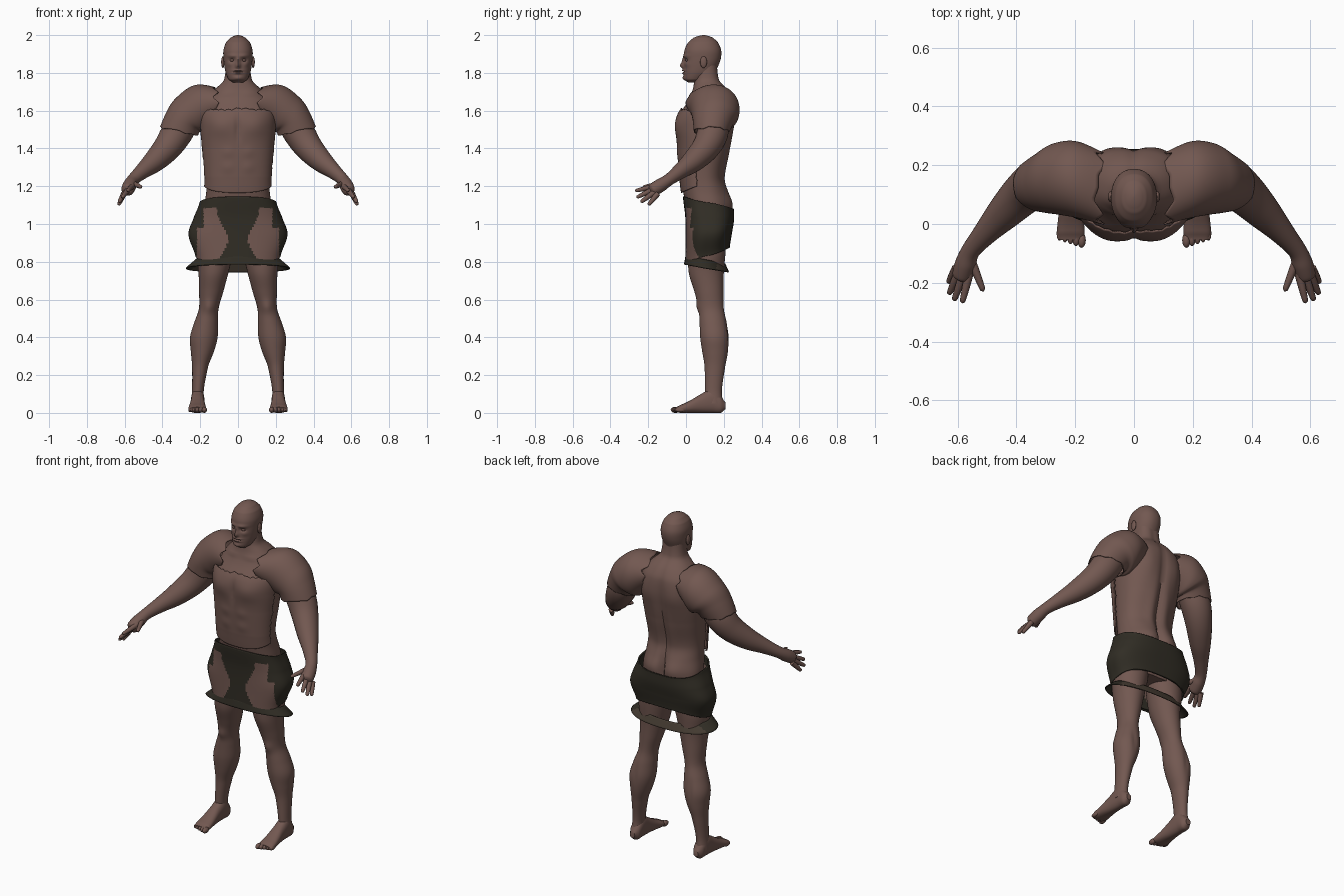
import bpy
import bmesh
import math
import random
from mathutils import Vector

random.seed(4)
if "Cube" in bpy.data.objects:
    bpy.data.objects.remove(bpy.data.objects["Cube"], do_unlink=True)


def material(name, rgb):
    mat = bpy.data.materials.new(name)
    mat.use_nodes = True
    mat.diffuse_color = (*rgb, 1)
    shader = next(n for n in mat.node_tree.nodes if n.type == 'BSDF_PRINCIPLED')
    shader.inputs["Base Color"].default_value = (*rgb, 1)
    shader.inputs["Roughness"].default_value = 0.8
    return mat


SKIN = material("brown skin", (0.17, 0.098, 0.082))
CLOTH = material("dark cloth", (0.030, 0.026, 0.018))
LINING = material("cloth lining", (0.06, 0.045, 0.032))


def mix(a, b, t):
    return a + (b - a) * t


def catmull(keys, i, f):
    """Smooth value between keys i and i + 1."""
    rows = [keys[max(0, min(len(keys) - 1, i + k))] for k in (-1, 0, 1, 2)]
    return [b + 0.5 * f * (c - a + f * (2 * a - 5 * b + 4 * c - d + f * (3 * (b - c) + d - a)))
            for a, b, c, d in zip(*rows)]


def by_index(keys, t):
    f = max(0, min(1, t)) * (len(keys) - 1)
    i = min(int(f), len(keys) - 2)
    return catmull(keys, i, f - i)


def section(keys, h, angle, power=1.0, bumps=()):
    """Point on a stacked profile; each key is height, centre x, half width, front, back."""
    i = 0
    while i < len(keys) - 2 and h > keys[i + 1][0]:
        i += 1
    f = (h - keys[i][0]) / (keys[i + 1][0] - keys[i][0])
    _, cx, rx, front, back = catmull(keys, i, f)
    c, s = math.cos(angle), math.sin(angle)
    x = cx + rx * math.copysign(abs(c) ** power, c)
    y = mix(front, back, 0.5 + 0.5 * math.copysign(abs(s) ** power, s))
    for bx, bz, wx, wz, amount, side in bumps:
        fall = math.exp(-((abs(x) - bx) / wx) ** 2 - ((h - bz) / wz) ** 2)
        y += side * amount * fall * max(0, side * s) ** 0.5
    return x, y, h


def surface(name, point, nu, nv, mats, closed=True, mirror=False, thick=0, rule=None):
    """Grid surface from point(u, v); open shells get a thickness, others get caps."""
    cols = nu if closed else nu + 1
    verts = [point(u / nu, v / nv) for v in range(nv + 1) for u in range(cols)]
    faces = [(v * cols + u, v * cols + (u + 1) % cols,
              (v + 1) * cols + (u + 1) % cols, (v + 1) * cols + u)
             for v in range(nv) for u in range(nu)]
    if closed and not thick:
        faces += [tuple(range(cols))[::-1], tuple(range(nv * cols, (nv + 1) * cols))]
    mesh = bpy.data.meshes.new(name)
    mesh.from_pydata(verts, [], faces)
    bm = bmesh.new()
    bm.from_mesh(mesh)
    bmesh.ops.recalc_face_normals(bm, faces=bm.faces)
    bm.to_mesh(mesh)
    bm.free()
    for mat in mats:
        mesh.materials.append(mat)
    if rule:
        for face in mesh.polygons:
            face.material_index = rule(*face.center)
    mesh.shade_smooth()
    mesh.set_sharp_from_angle(angle=math.radians(50))
    obj = bpy.data.objects.new(name, mesh)
    bpy.context.collection.objects.link(obj)
    if thick:
        solid = obj.modifiers.new("thickness", 'SOLIDIFY')
        solid.thickness = thick
        solid.offset = 0
    if mirror:
        obj.modifiers.new("mirror", 'MIRROR').use_mirror_merge = False
    return obj


def stack(name, keys, nu, nv, power=1.0, bumps=(), mirror=False, lying=False):
    def point(u, v):
        x, y, h = section(keys, mix(keys[0][0], keys[-1][0], v), u * math.tau, power, bumps)
        return (x, h, y) if lying else (x, y, h)
    return surface(name, point, nu, nv, [SKIN], mirror=mirror)


def tube(name, keys, nu=16, nv=24):
    """Mirrored limb through keys of x, y, z, radius, with a rounded tip."""
    def point(u, v):
        centre = Vector(by_index(keys, v)[:3])
        radius = by_index(keys, v)[3] * math.sqrt(max(0.01, 1 - max(0, (v - 0.85) / 0.15) ** 2))
        ahead = Vector(by_index(keys, v + 0.02)[:3]) - Vector(by_index(keys, v - 0.02)[:3])
        side = ahead.cross(Vector((0, 0, 1))).normalized()
        up = side.cross(ahead).normalized()
        a = u * math.tau
        return centre + radius * (math.cos(a) * side + math.sin(a) * up)
    return surface(name, point, nu, nv, [SKIN], mirror=True)


def ellipsoid(name, centre, size, mirror=True):
    def point(u, v):
        a, b = u * math.tau, mix(0.03, math.pi - 0.03, v)
        unit = (math.sin(b) * math.cos(a), math.sin(b) * math.sin(a), math.cos(b))
        return tuple(c + s * k for c, s, k in zip(centre, size, unit))
    return surface(name, point, 20, 14, [SKIN], mirror=mirror)


def jag(count):
    """Ragged edge: zigzag of random heights from 0 to 1."""
    knots = [random.random() * 0.6 + 0.4 * (k % 2) for k in range(count)]

    def value(t):
        f = t * count
        i = int(f)
        return mix(knots[i % count], knots[(i + 1) % count], f - i)
    return value


# Torso and neck, with muscles as soft bumps
FRONT, BACK = -1, 1
torso_keys = [(0.88, 0, 0.15, 0.05, 0.2), (1.0, 0, 0.18, 0.02, 0.23), (1.1, 0, 0.178, 0.0, 0.232),
              (1.17, 0, 0.168, -0.015, 0.215), (1.25, 0, 0.166, -0.025, 0.2),
              (1.4, 0, 0.177, -0.035, 0.232), (1.5, 0, 0.185, -0.04, 0.25),
              (1.58, 0, 0.185, -0.032, 0.258), (1.66, 0, 0.165, 0.015, 0.253),
              (1.71, 0, 0.125, 0.035, 0.225), (1.76, 0, 0.075, 0.045, 0.178),
              (1.86, 0, 0.064, 0.055, 0.165)]
torso_bumps = [(0.09, 1.52, 0.07, 0.055, 0.014, FRONT), (0, 1.5, 0.015, 0.07, -0.008, FRONT),
               (0.05, 1.38, 0.03, 0.03, 0.004, FRONT), (0.05, 1.3, 0.03, 0.03, 0.004, FRONT),
               (0, 1.35, 0.02, 0.35, -0.016, BACK), (0.1, 1.56, 0.06, 0.09, 0.012, BACK),
               (0.05, 1.28, 0.03, 0.12, 0.008, BACK), (0.075, 1.11, 0.06, 0.07, 0.02, BACK),
               (0, 1.1, 0.014, 0.07, -0.02, BACK), (0.07, 1.69, 0.05, 0.012, 0.006, FRONT)]
stack("torso", torso_keys, 80, 80, 0.85, torso_bumps)

# Ragged chest plate over the front of the torso
top_edge, left_edge, right_edge = jag(30), jag(24), jag(24)


def chest_point(u, v):
    start = math.pi + 0.1 + 0.14 * left_edge(v)
    end = math.tau - 0.1 - 0.14 * right_edge(v)
    middle = math.sin(u * math.pi)
    z = mix(1.2 - 0.035 * middle, 1.57 + 0.03 * middle ** 0.5 + 0.015 * top_edge(u), v)
    x, y, z = section(torso_keys, z, mix(start, end, u), 0.85, torso_bumps)
    return x * 1.07, y - 0.009, z


surface("chest_plate", chest_point, 90, 72, [SKIN], closed=False, thick=0.006)

# Shoulder caps: x, y, z, tilt, half depth, half height, with ragged ends
cap_keys = [(0.09, 0.115, 1.645, 8, 0.118, 0.072), (0.19, 0.15, 1.62, 15, 0.127, 0.118),
            (0.255, 0.155, 1.575, 38, 0.12, 0.115), (0.29, 0.145, 1.54, 60, 0.105, 0.1),
            (0.315, 0.135, 1.485, 80, 0.09, 0.1)]
inner_edge, sleeve_edge = jag(16), jag(18)


def cap_point(u, v):
    t = mix(0.11 * inner_edge(u), 1 - 0.09 * sleeve_edge(u), v)
    x, y, z, tilt, depth, height = by_index(cap_keys, t)
    a, tilt = u * math.tau, math.radians(tilt)
    rise = height * math.sin(a)
    return x + rise * math.sin(tilt), y + depth * math.cos(a), z + rise * math.cos(tilt)


surface("shoulder_caps", cap_point, 72, 36, [SKIN], mirror=True, thick=0.006)

# Arms and hands
tube("arms", [(0.27, 0.15, 1.57, 0.08), (0.325, 0.14, 1.48, 0.083), (0.375, 0.105, 1.405, 0.074),
              (0.44, 0.04, 1.335, 0.06), (0.505, -0.03, 1.28, 0.042), (0.555, -0.09, 1.235, 0.032),
              (0.573, -0.135, 1.205, 0.036), (0.585, -0.175, 1.18, 0.034),
              (0.59, -0.19, 1.172, 0.026)], 24, 60)
digits = {"index_fingers": ((0.56, -0.165, 1.2), (0.585, -0.27, 1.175)),
          "middle_fingers": ((0.58, -0.17, 1.185), (0.613, -0.262, 1.14)),
          "ring_fingers": ((0.597, -0.165, 1.17), (0.63, -0.24, 1.115)),
          "little_fingers": ((0.605, -0.15, 1.16), (0.632, -0.2, 1.1)),
          "thumbs": ((0.555, -0.12, 1.215), (0.512, -0.23, 1.195))}
for name, (root, tip) in digits.items():
    tube(name, [(*Vector(root).lerp(Vector(tip), t), r)
                for t, r in ((0, 0.015), (0.5, 0.013), (1, 0.009))], 10, 12)

# Head with face relief
head_keys = [(1.75, 0, 0.03, 0.01, 0.06), (1.765, 0, 0.05, -0.008, 0.1), (1.8, 0, 0.065, -0.012, 0.15),
             (1.84, 0, 0.073, -0.01, 0.172), (1.88, 0, 0.077, -0.01, 0.185),
             (1.92, 0, 0.077, -0.008, 0.186), (1.96, 0, 0.064, 0.01, 0.17),
             (1.985, 0, 0.042, 0.038, 0.145), (1.996, 0, 0.022, 0.065, 0.12), (2.0, 0, 0.004, 0.088, 0.1)]
face_bumps = [(0, 1.838, 0.012, 0.016, 0.02, FRONT), (0, 1.865, 0.009, 0.02, 0.01, FRONT),
              (0.03, 1.89, 0.028, 0.01, 0.007, FRONT), (0.032, 1.867, 0.015, 0.01, -0.01, FRONT),
              (0.045, 1.845, 0.016, 0.014, 0.005, FRONT), (0, 1.813, 0.024, 0.005, 0.008, FRONT),
              (0, 1.799, 0.022, 0.006, 0.009, FRONT), (0, 1.806, 0.024, 0.003, -0.006, FRONT),
              (0, 1.772, 0.025, 0.012, 0.008, FRONT)]
stack("head", head_keys, 96, 90, 0.92, face_bumps)
ellipsoid("ears", (0.08, 0.093, 1.857), (0.009, 0.018, 0.031))
ellipsoid("eyes", (0.031, 0.008, 1.867), (0.012, 0.012, 0.008))

# Legs, feet and toes
stack("legs", [(0.05, 0.215, 0.034, 0.1, 0.195), (0.12, 0.212, 0.031, 0.1, 0.19),
               (0.25, 0.2, 0.043, 0.098, 0.208), (0.33, 0.188, 0.062, 0.085, 0.223),
               (0.4, 0.181, 0.073, 0.075, 0.227), (0.48, 0.168, 0.063, 0.072, 0.215),
               (0.55, 0.155, 0.052, 0.068, 0.2), (0.64, 0.142, 0.064, 0.045, 0.198),
               (0.74, 0.13, 0.079, 0.015, 0.2), (0.86, 0.122, 0.098, 0.012, 0.21),
               (1.03, 0.1, 0.085, 0.03, 0.215)], 40, 70, mirror=True,
      bumps=[(0.155, 0.56, 0.03, 0.03, 0.01, FRONT), (0.185, 0.41, 0.012, 0.06, -0.006, BACK)])
stack("feet", [(-0.055, 0.215, 0.04, 0.006, 0.03), (-0.03, 0.215, 0.047, 0, 0.042),
               (0.02, 0.215, 0.043, 0, 0.065), (0.08, 0.214, 0.037, 0, 0.1),
               (0.14, 0.213, 0.035, 0, 0.128), (0.185, 0.212, 0.031, 0, 0.09),
               (0.21, 0.212, 0.016, 0.02, 0.055)], 28, 40, 0.85, mirror=True, lying=True)
for k in range(5):
    ellipsoid(f"toes_{k + 1}", (0.178 + 0.019 * k, -0.055 + 0.006 * k, 0.016),
              (0.014 - 0.0012 * k, 0.026, 0.016 - 0.001 * k))

# Torn wrap: slanted rims, with bare thigh patches on the front
wrap_keys = [(0, 0, 0.222, 0.0, 0.228), (0.4, 0, 0.258, 0.002, 0.24),
             (0.7, 0, 0.232, 0.0, 0.25), (1, 0, 0.2, -0.012, 0.25)]


def wrap_point(u, v):
    x, y, h = section(wrap_keys, v, u * math.tau, 0.75)
    back = 0.5 + 0.5 * math.sin(u * math.tau)
    return x, y, mix(mix(0.79, 0.875, back), mix(1.145, 1.08, back), h)


def bare_patch(x, y, z):
    inner = min(0.11, 0.045 + 0.5 * abs(z - 0.92))
    outer = 0.18 if z > 0.98 else 0.215
    return int(y < 0.09 and 0.81 < z < 1.085 and inner < abs(x) < outer)


surface("waist_wrap", wrap_point, 160, 64, [CLOTH, SKIN], thick=0.008, rule=bare_patch)


# Flared hem below the wrap, dropping towards the back
def hem_point(u, v):
    a = u * math.tau
    back = 0.5 + 0.5 * math.sin(a)
    x = mix(0.275, 0.222, v) * math.copysign(abs(math.cos(a)) ** 0.8, math.cos(a))
    y = mix(mix(-0.008, 0.225, back), mix(0.0, 0.205, back), v)
    return x, y, mix(mix(0.785, 0.745, back), mix(0.83, 0.79, back), v)


surface("hem", hem_point, 96, 6, [CLOTH, LINING], thick=0.006,
        rule=lambda x, y, z: int(y > 0.16))
